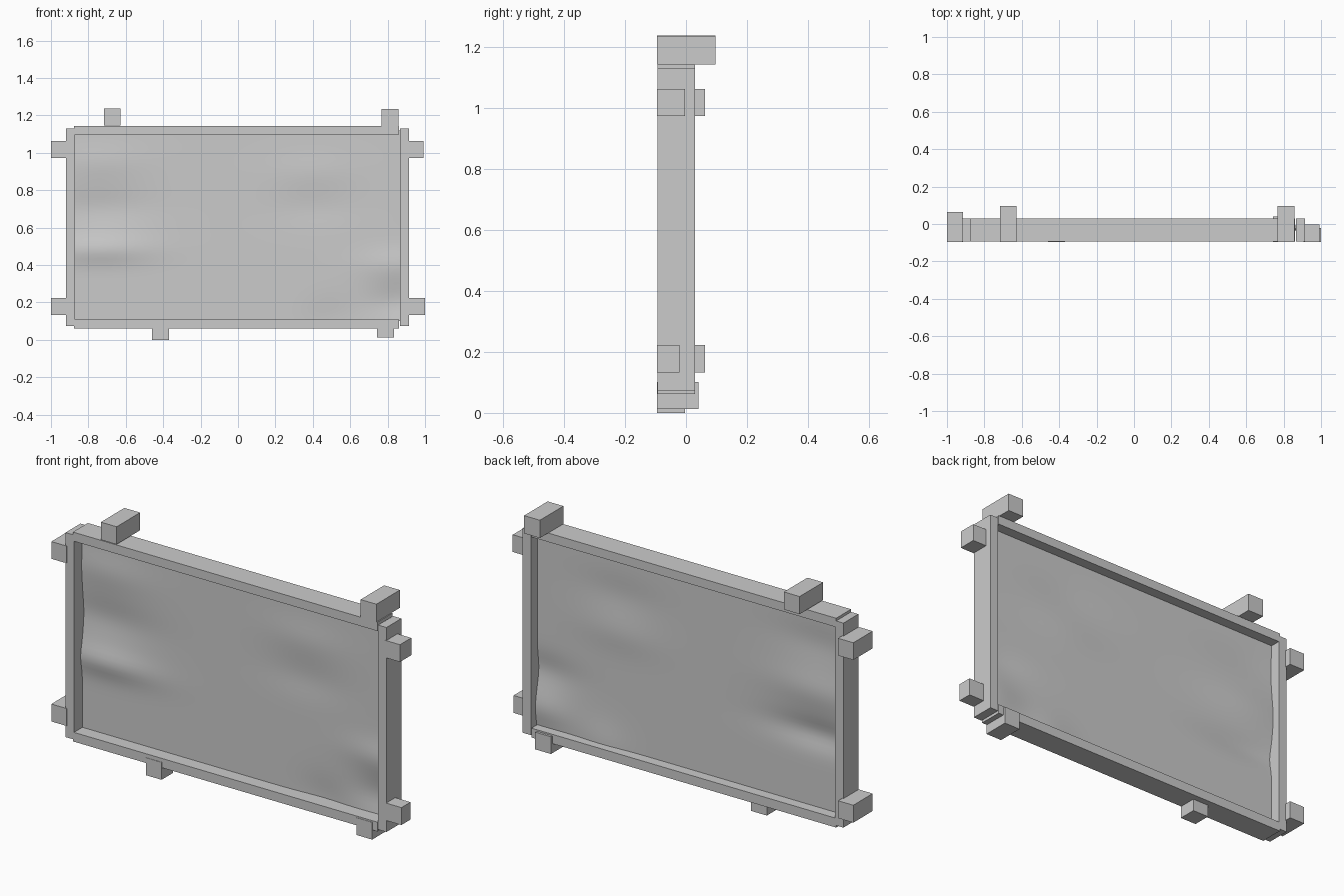
import bpy, bmesh, math

if "Cube" in bpy.data.objects:
    bpy.data.objects.remove(bpy.data.objects["Cube"])


def box(name, x, y, z):
    """Axis-aligned box from (min, max) pairs."""
    bm = bmesh.new()
    bmesh.ops.create_cube(bm, size=1)
    for v in bm.verts:
        v.co = [r[0] + (c + 0.5) * (r[1] - r[0]) for c, r in zip(v.co, (x, y, z))]
    mesh = bpy.data.meshes.new(name)
    bm.to_mesh(mesh)
    bm.free()
    obj = bpy.data.objects.new(name, mesh)
    bpy.context.collection.objects.link(obj)
    return obj


# Frame bars
D = (-0.093, 0.029)
box("left_bar", (-0.92, -0.872), D, (0.073, 1.129))
box("right_bar", (0.866, 0.913), D, (0.073, 1.129))
box("top_bar", (-0.878, 0.862), D, (1.097, 1.143))
box("bottom_bar", (-0.878, 0.862), D, (0.062, 0.110))

# Protruding pole ends: x range, back y, z range
pegs = {
    "top_left_peg": ((-0.717, -0.627), 0.097, (1.147, 1.238)),
    "top_right_peg": ((0.767, 0.857), 0.097, (1.143, 1.235)),
    "left_upper_peg": ((-1.0, -0.913), 0.063, (0.973, 1.062)),
    "left_lower_peg": ((-1.0, -0.913), 0.063, (0.133, 0.223)),
    "right_upper_peg": ((0.905, 0.992), -0.003, (0.973, 1.062)),
    "right_lower_peg": ((0.91, 1.0), -0.021, (0.133, 0.223)),
    "bottom_left_peg": ((-0.46, -0.37), -0.003, (0.0, 0.09)),
    "bottom_right_peg": ((0.743, 0.833), 0.041, (0.013, 0.102)),
}
for name, (x, back, z) in pegs.items():
    box(name, x, (-0.095, back), z)

# Stretched cloth sheet with soft folds: x, z, width, height, depth
folds = [
    (-0.75, 0.48, 0.28, 0.07, -0.018),
    (-0.75, 0.70, 0.28, 0.10, 0.014),
    (-0.75, 0.95, 0.25, 0.09, -0.008),
    (0.40, 0.70, 0.22, 0.09, 0.006),
    (0.40, 0.90, 0.22, 0.09, -0.006),
    (0.85, 0.40, 0.20, 0.08, -0.012),
    (0.85, 0.20, 0.16, 0.09, 0.016),
    (0.50, 0.10, 0.14, 0.12, 0.010),
]
bm = bmesh.new()
bmesh.ops.create_grid(bm, x_segments=64, y_segments=40, size=1)
for v in bm.verts:
    x = -0.008 + v.co.x * 0.9
    z = 0.61 + v.co.y * 0.51
    y = -0.024 + sum(d * math.exp(-((x - cx) / w) ** 2 - ((z - cz) / h) ** 2)
                     for cx, cz, w, h, d in folds)
    v.co = (x, y, z)
mesh = bpy.data.meshes.new("cloth_panel")
bm.to_mesh(mesh)
bm.free()
cloth = bpy.data.objects.new("cloth_panel", mesh)
bpy.context.collection.objects.link(cloth)
mesh.shade_smooth()
